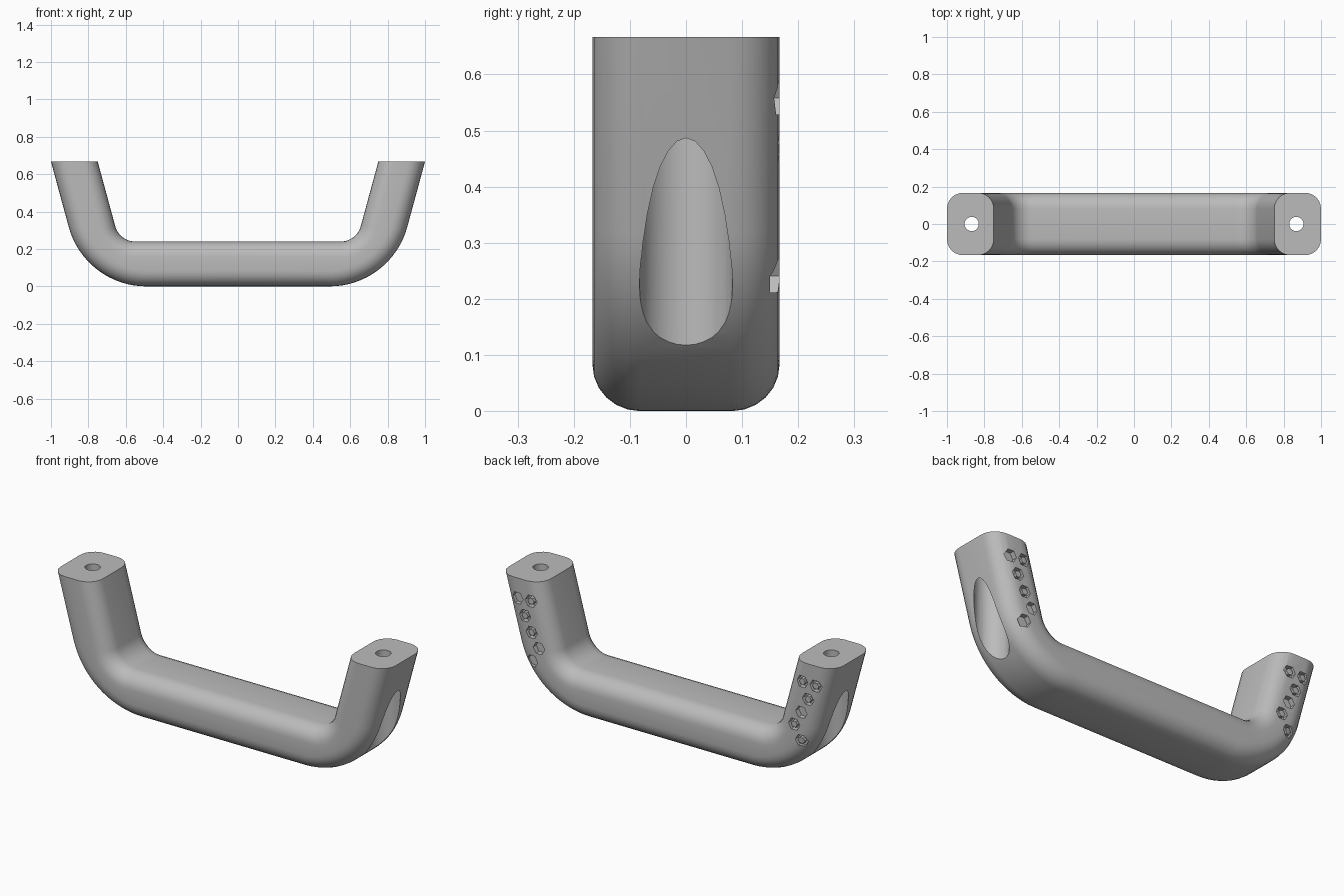
import bpy, bmesh, math
from mathutils import Vector

if "Cube" in bpy.data.objects:
    bpy.data.objects.remove(bpy.data.objects["Cube"])

H, HALF_Y, CORNER, TILT = 0.667, 0.1667, 0.085, math.radians(75)
grey = bpy.data.materials.new("handle_grey")
grey.diffuse_color = (0.5, 0.5, 0.5, 1)
grey.use_nodes = True
grey.node_tree.nodes["Principled BSDF"].inputs["Base Color"].default_value = grey.diffuse_color


def make_object(name, bm):
    bmesh.ops.recalc_face_normals(bm, faces=bm.faces)
    me = bpy.data.meshes.new(name)
    bm.to_mesh(me)
    bm.free()
    me.materials.append(grey)
    ob = bpy.data.objects.new(name, me)
    bpy.context.collection.objects.link(ob)
    return ob


def arc(cx, cz, r, a):
    return Vector((cx + r * math.sin(a), 0, cz - r * math.cos(a)))


def section(bm, inner, outer):
    """Rounded rectangle spanning from the inner curve to the outer curve."""
    d = (outer - inner).length
    axis = (outer - inner) / d
    ring = []
    for k, (sp, sq) in enumerate(((1, 1), (-1, 1), (-1, -1), (1, -1))):
        for i in range(7):
            a = math.pi / 2 * (k + i / 6)
            p = d / 2 + sp * (d / 2 - CORNER) + CORNER * math.cos(a)
            q = sq * (HALF_Y - CORNER) + CORNER * math.sin(a)
            ring.append(bm.verts.new(inner + axis * p + Vector((0, q, 0))))
    return ring


# Bent handle: straight grip, two bends and two splayed legs
pairs = []
for i in range(17):
    a = TILT * i / 16
    pairs.append((arc(0.55, 0.35, 0.11, a), arc(0.49, 0.43, 0.43, a)))
pairs.append((Vector((0.75, 0, H)), Vector((1, 0, H))))
flip = lambda v: Vector((-v.x, v.y, v.z))
pairs = [(flip(i), flip(o)) for i, o in reversed(pairs)] + pairs

bm = bmesh.new()
rings = [section(bm, i, o) for i, o in pairs]
for r0, r1 in zip(rings, rings[1:]):
    n = len(r0)
    for j in range(n):
        bm.faces.new((r0[j], r0[(j + 1) % n], r1[(j + 1) % n], r1[j]))
bm.faces.new(rings[0])
bm.faces.new(rings[-1])
handle = make_object("handle", bm)


def prism(bm, n, r, base, direction, hole=0):
    """Straight prism, or a tube when hole is above zero."""
    base, direction = Vector(base), Vector(direction)
    side = Vector((1, 0, 0))
    up = direction.normalized().cross(side)

    def loop(rad, off):
        return [bm.verts.new(base + off + rad * (side * math.cos(math.tau * i / n)
                + up * math.sin(math.tau * i / n))) for i in range(n)]
    lo, hi = loop(r, direction * 0), loop(r, direction)
    walls = [(lo, hi)]
    if hole:
        lo2, hi2 = loop(hole, direction * 0), loop(hole, direction)
        walls += [(lo2, hi2), (lo, lo2), (hi, hi2)]
    else:
        bm.faces.new(lo)
        bm.faces.new(hi)
    for a, b in walls:
        for i in range(n):
            j = (i + 1) % n
            bm.faces.new((a[i], a[j], b[j], b[i]))


def cut(name, bm):
    cutter = make_object(name, bm)
    cutter.hide_render = True
    mod = handle.modifiers.new(name, 'BOOLEAN')
    mod.operation, mod.solver, mod.object = 'DIFFERENCE', 'EXACT', cutter
    bpy.context.view_layer.objects.active = handle
    bpy.ops.object.modifier_apply(modifier=name)
    bpy.data.objects.remove(cutter)


# Screw head bores from below, then screw holes through the end caps
for name, r, z0, z1 in (("head_bore", 0.083, -0.1, 0.59), ("screw_hole", 0.038, 0.5, 0.8)):
    bm = bmesh.new()
    for s in (-1, 1):
        prism(bm, 32, r, (s * 0.868, 0, z0), (0, 0, z1 - z0))
    cut(name, bm)

# Hexagonal recesses on the back of each leg, some with a raised core
spots = ((0.89, 0.558), (0.81, 0.562), (0.845, 0.475),
         (0.805, 0.395), (0.762, 0.32), (0.803, 0.241))
plain = {1: (0, 4, 5), -1: (3,)}
bm = bmesh.new()
for s in (-1, 1):
    for k, (x, z) in enumerate(spots):
        prism(bm, 6, 0.034, (s * x, 0.14, z), (0, 0.1, 0),
              0 if k in plain[s] else 0.018)
cut("hex_recess", bm)

# Smooth shading with crisp cut edges
bpy.ops.object.select_all(action='DESELECT')
handle.select_set(True)
bpy.context.view_layer.objects.active = handle
bpy.ops.object.shade_smooth_by_angle(angle=math.radians(30))
